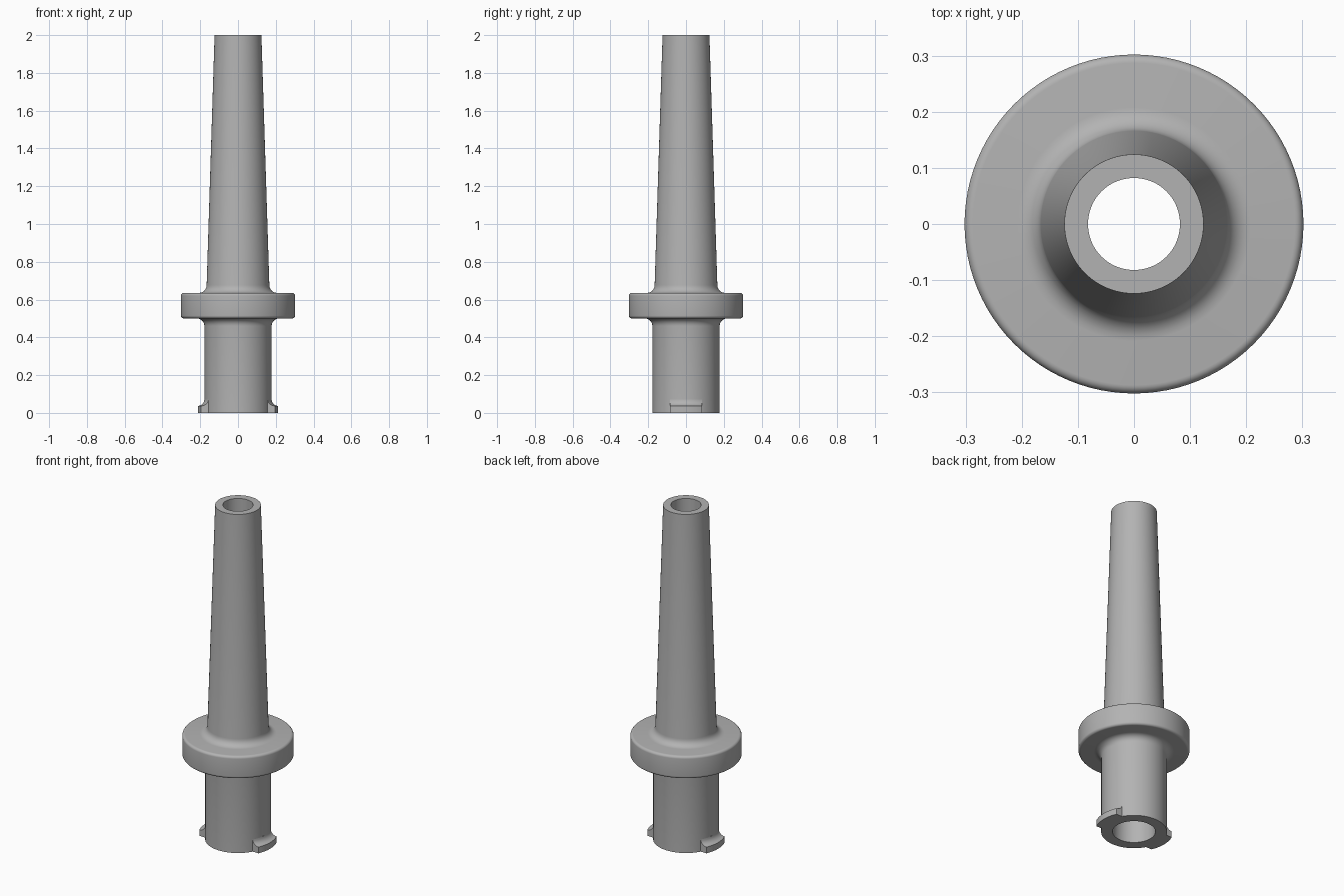
import bpy, bmesh
from math import sin, cos, asin, pi, radians

cube = bpy.data.objects.get("Cube")
if cube:
    bpy.data.objects.remove(cube, do_unlink=True)

grey = bpy.data.materials.new("plain_grey")
grey.use_nodes = True
COLOUR = (0.45, 0.45, 0.45, 1)
grey.diffuse_color = COLOUR
grey.node_tree.nodes["Principled BSDF"].inputs["Base Color"].default_value = COLOUR

SEGMENTS = 96
TUBE_R = 0.178


def finish(name, bm):
    bmesh.ops.recalc_face_normals(bm, faces=bm.faces)
    mesh = bpy.data.meshes.new(name)
    bm.to_mesh(mesh)
    bm.free()
    mesh.materials.append(grey)
    obj = bpy.data.objects.new(name, mesh)
    bpy.context.collection.objects.link(obj)
    bpy.ops.object.select_all(action='DESELECT')
    obj.select_set(True)
    bpy.context.view_layer.objects.active = obj
    bpy.ops.object.shade_smooth_by_angle(angle=radians(32))
    return obj


def arc(cr, cz, radius, start, end, steps=6):
    """Points of a rounded corner in the (radius, height) plane."""
    angles = [radians(start + (end - start) * i / steps) for i in range(steps + 1)]
    return [(cr + radius * cos(a), cz + radius * sin(a)) for a in angles]


# Hollow tapered tube with a filleted collar, as one closed revolved profile
profile = [(0.116, 0), (TUBE_R, 0)]
profile += arc(TUBE_R + 0.04, 0.46, 0.04, 180, 90)
profile += arc(0.287, 0.515, 0.015, -90, 0)
profile += arc(0.287, 0.62, 0.015, 0, 90)
profile += arc(0.208, 0.677, 0.042, 270, 180)
profile += [(0.124, 2), (0.082, 2)]

bm = bmesh.new()
rings = []
for i in range(SEGMENTS):
    a = 2 * pi * i / SEGMENTS
    rings.append([bm.verts.new((r * cos(a), r * sin(a), z)) for r, z in profile])
for i in range(SEGMENTS):
    here, after = rings[i], rings[(i + 1) % SEGMENTS]
    for j in range(len(profile)):
        k = (j + 1) % len(profile)
        bm.faces.new((here[j], after[j], after[k], here[k]))
finish("collared_tube", bm)

# Locking lugs at the foot, with a concave fillet rising into the tube
lug_profile = [(0.165, 0), (0.213, 0), (0.213, 0.037)]
lug_profile += arc(0.213, 0.072, 0.035, 270, 180)
lug_profile += [(0.165, 0.072)]
COLUMNS = 16


def lug(name, side):
    bm = bmesh.new()
    columns = []
    for i in range(COLUMNS + 1):
        y = 0.085 * (2 * i / COLUMNS - 1)
        column = []
        for r, z in lug_profile:
            a = asin(y / r)
            column.append(bm.verts.new((side * r * cos(a), side * y, z)))
        columns.append(column)
    for here, after in zip(columns, columns[1:]):
        for j in range(len(lug_profile)):
            k = (j + 1) % len(lug_profile)
            bm.faces.new((here[j], after[j], after[k], here[k]))
    bm.faces.new(columns[0])
    bm.faces.new(columns[-1])
    finish(name, bm)


lug("left_lug", 1)
lug("right_lug", -1)
